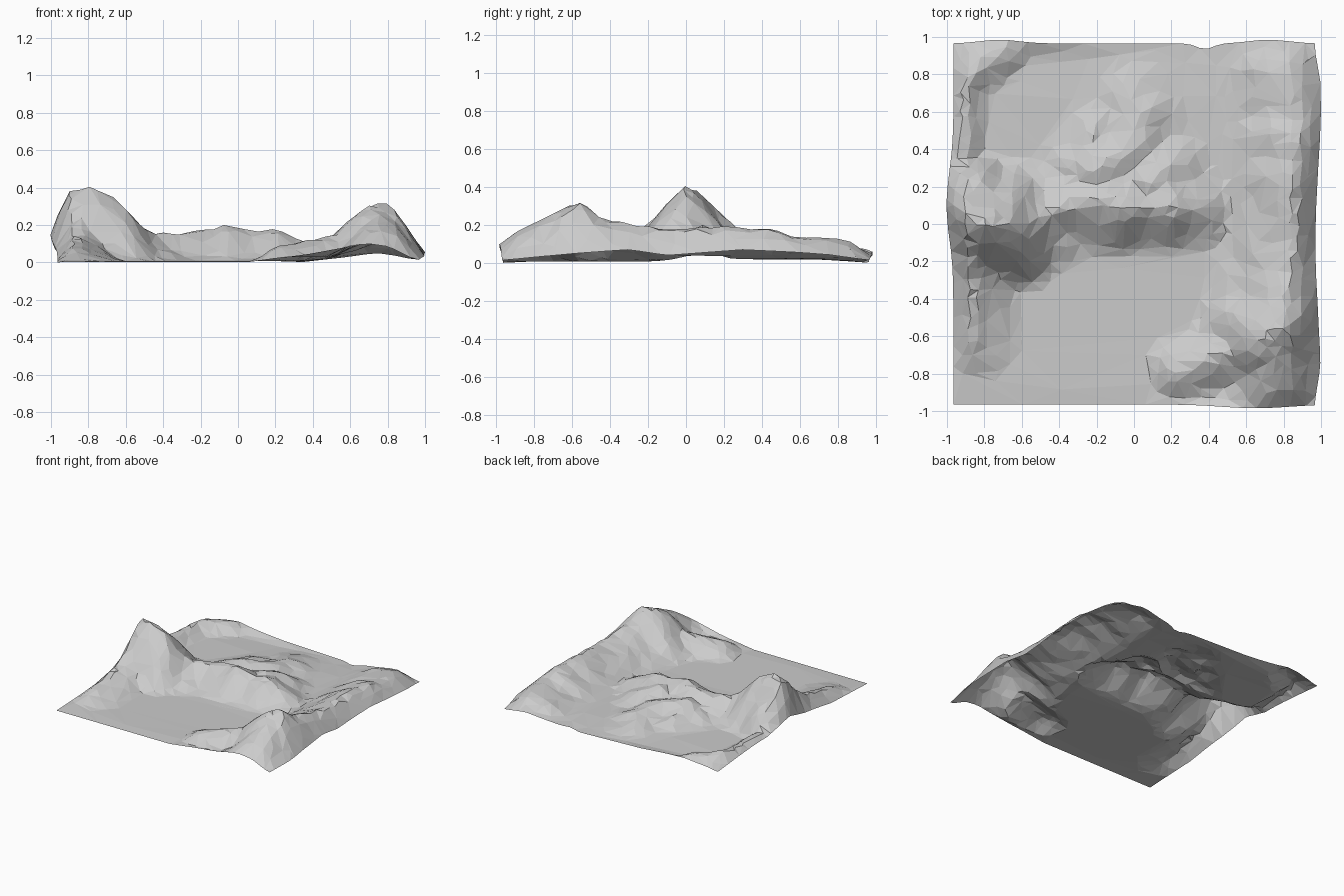
import bpy, bmesh, math, random
from mathutils import Vector, noise

if "Cube" in bpy.data.objects:
    bpy.data.objects.remove(bpy.data.objects["Cube"])

random.seed(4)
N = 44            # grid cells per side
HALF = 0.965      # half size before the rim bulges

# Ridge lines: (falloff width, crest points as x, y, z)
RIDGES = [
    (0.38, [(-0.96, 0.08, 0.30), (-0.88, 0.06, 0.38), (-0.79, 0.0, 0.43), (-0.70, 0.0, 0.37)]),  # main peak
    (0.22, [(-0.86, 0.08, 0.33), (-0.82, 0.20, 0.26)]),                                    # peak back shoulder
    (0.32, [(-0.70, 0.0, 0.34), (-0.58, 0.03, 0.24), (-0.45, 0.06, 0.15)]),                # peak shoulder
    (0.28, [(-0.84, -0.10, 0.27), (-0.88, -0.32, 0.16), (-0.86, -0.58, 0.10)]),            # front left spur
    (0.28, [(-0.50, 0.06, 0.15), (-0.28, 0.12, 0.17), (-0.08, 0.09, 0.21),
            (0.18, 0.11, 0.18), (0.30, 0.11, 0.14)]),                                      # middle ridge
    (0.30, [(-0.20, 0.26, 0.15), (-0.02, 0.38, 0.15), (0.03, 0.55, 0.11), (0.0, 0.66, 0.08)]),  # mound behind it
    (0.26, [(0.10, 0.20, 0.18), (0.20, 0.28, 0.14)]),
    (0.24, [(-0.30, 0.30, 0.11), (-0.22, 0.50, 0.09)]),
    (0.38, [(0.70, -0.60, 0.325), (0.77, -0.56, 0.325), (0.87, -0.50, 0.26)]),             # front right peak
    (0.34, [(0.72, -0.62, 0.30), (0.77, -0.76, 0.25), (0.78, -0.87, 0.20)]),               # its front spur
    (0.44, [(0.78, -0.55, 0.27), (0.81, -0.38, 0.22), (0.85, -0.1, 0.20),
            (0.86, 0.42, 0.20), (0.86, 0.58, 0.15), (0.84, 0.78, 0.14), (0.80, 0.92, 0.09)]),  # right ridge
    (0.23, [(0.27, -0.78, 0.11), (0.42, -0.72, 0.14), (0.58, -0.66, 0.19)]),               # front foothill
    (0.19, [(-0.95, 0.30, 0.14), (-0.94, 0.75, 0.12), (-0.72, 0.95, 0.10)]),               # back left rim
]

# Rim heights along each side: (position, z)
FRONT = [(-1, .01), (.05, .012), (.35, .05), (.68, .11), (.78, .10), (1, .02)]
BACK = [(-1, .025), (-.7, .07), (-.3, .035), (.35, .012), (.75, .06), (1, .02)]
RIGHT = [(-1, .02), (-.6, .06), (-.3, .08), (-.1, .05), (.3, .08), (.7, .06), (1, .02)]
LEFT = [(-1, .01), (-.5, .03), (-.15, .09), (.1, .16), (.35, .08), (.6, .06), (1, .025)]


def interp(table, t):
    for (a, za), (b, zb) in zip(table, table[1:]):
        if t <= b:
            return za + (zb - za) * max(0, (t - a) / (b - a))
    return table[-1][1]


def smooth(t):
    t = min(1, max(0, t))
    return t * t * (3 - 2 * t)


def ridge_height(p, width, pts):
    best = 0
    for a, b in zip(pts, pts[1:]):
        a2, b2 = Vector(a[:2]), Vector(b[:2])
        d = b2 - a2
        t = min(1, max(0, (p - a2).dot(d) / d.length_squared))
        u = (p - a2 - d * t).length / width
        if u < 1:
            # half rounded, half conical slope
            fall = 0.5 * (1 - u * u) ** 1.7 + 0.5 * (1 - u) ** 1.15
            best = max(best, (a[2] + (b[2] - a[2]) * t) * fall)
    return best


def height(x, y):
    # warp the sample point so slopes break into crags
    warp = noise.noise_vector(Vector((x * 4, y * 4, 3.1))) * 0.03
    p = Vector((x + warp.x, y + warp.y))
    floor = 0.012 + 0.014 * smooth((y + 0.3) / 0.4) * smooth((0.95 - y) / 0.3)
    top = max(ridge_height(p, w, pts) for w, pts in RIDGES)
    # soft maximum blends slopes into the floor
    z = 0.5 * (floor + top + math.sqrt((floor - top) ** 2 + 0.0003))
    rough = smooth((top - floor) / 0.06)
    z += rough * 0.022 * noise.noise(Vector((x * 7, y * 7, 9.0)))
    # settle onto the rim heights near each side
    for dist, rim, span in ((HALF + y, interp(FRONT, x), .09), (HALF - y, interp(BACK, x), .10),
                            (HALF - x, interp(RIGHT, y), .11), (HALF + x, interp(LEFT, y), .09)):
        s = min(1, max(0, dist / span)) ** 0.7
        z = rim + (z - rim) * s
    return max(0.004, z)


# Terrain sheet, open underneath
bm = bmesh.new()
rows = []
for j in range(N + 1):
    row = []
    for i in range(N + 1):
        x, y = (-HALF + 2 * HALF * k / N for k in (i, j))
        if 0 < i < N and 0 < j < N:
            x += random.uniform(-.012, .012)
            y += random.uniform(-.012, .012)
        z = height(x, y)
        # gentle outward bulges of the outline
        bx = smooth((x - .7) / .26) * (.02 + .015 * math.sin(y * 4 - 1.2)) * smooth((1 - abs(y)) / .3)
        bx -= smooth((-x - .7) / .26) * .037 * math.exp(-((y - .1) / .25) ** 2)
        by = smooth((y - .8) / .16) * .02 * math.exp(-((abs(x) - .72) / .15) ** 2)
        by -= smooth((y - .8) / .16) * .03 * math.exp(-((x - .38) / .06) ** 2)
        by -= smooth((-y - .8) / .16) * .02 * math.exp(-((x - .65) / .25) ** 2)
        row.append(bm.verts.new((x + bx, y + by, z)))
    rows.append(row)
for j in range(N):
    for i in range(N):
        a, b, c, d = rows[j][i], rows[j][i + 1], rows[j + 1][i + 1], rows[j + 1][i]
        if (i + j) % 2:
            bm.faces.new((a, b, c)); bm.faces.new((a, c, d))
        else:
            bm.faces.new((a, b, d)); bm.faces.new((b, c, d))
lowest = min(v.co.z for v in bm.verts)
for v in bm.verts:
    v.co.z -= lowest
mesh = bpy.data.meshes.new("terrain")
bm.to_mesh(mesh)
bm.free()
terrain = bpy.data.objects.new("terrain", mesh)
bpy.context.collection.objects.link(terrain)

# Irregular low-poly facets
facets = terrain.modifiers.new("facets", 'DECIMATE')
facets.ratio = 0.28

stone = bpy.data.materials.new("grey stone")
stone.diffuse_color = (0.6, 0.6, 0.6, 1)
stone.use_nodes = True
stone.node_tree.nodes["Principled BSDF"].inputs["Base Color"].default_value = stone.diffuse_color
mesh.materials.append(stone)
